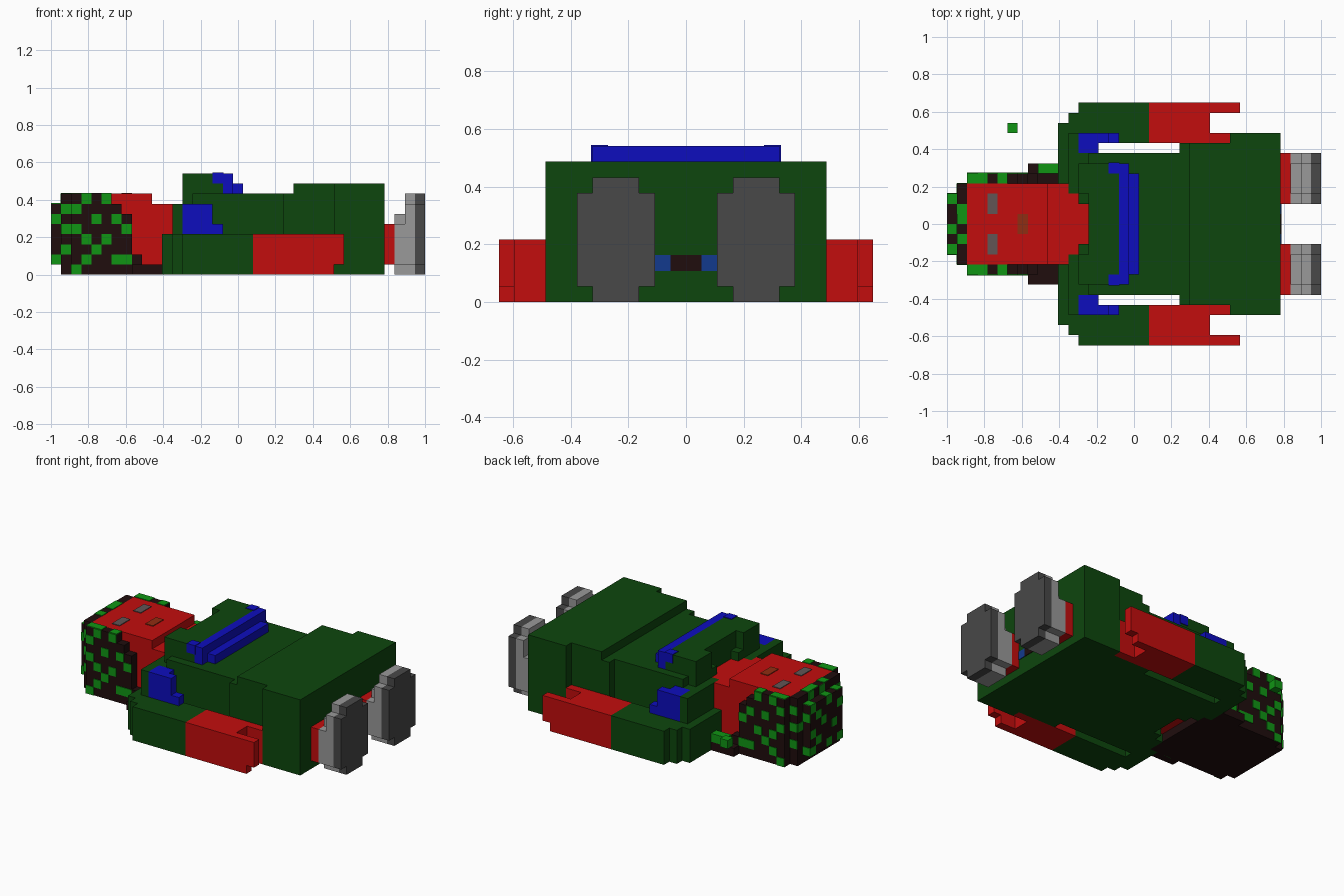
import bpy, bmesh

if "Cube" in bpy.data.objects:
    bpy.data.objects.remove(bpy.data.objects["Cube"], do_unlink=True)

V = 2 / 37          # size of one block
T = 0.08            # painted plate thickness, in blocks


def material(name, rgb):
    m = bpy.data.materials.new(name)
    m.use_nodes = True
    m.diffuse_color = (*rgb, 1)
    bsdf = next(n for n in m.node_tree.nodes if n.type == 'BSDF_PRINCIPLED')
    bsdf.inputs["Base Color"].default_value = (*rgb, 1)
    bsdf.inputs["Roughness"].default_value = 0.9
    return m


GREEN = material("dark green", (0.004, 0.061, 0.004))
RED = material("red", (0.54, 0.004, 0.004))
BROWN = material("dark brown", (0.014, 0.004, 0.004))
LIME = material("bright green", (0.005, 0.30, 0.007))
BLUE = material("blue", (0.004, 0.004, 0.51))
NAVY = material("navy", (0.006, 0.042, 0.27))
LIGHT = material("light grey", (0.32, 0.32, 0.32))
DARK = material("dark grey", (0.065, 0.065, 0.065))
EYE = material("eye grey", (0.12, 0.09, 0.09))
MOUTH = material("mouth brown", (0.28, 0.026, 0.006))


def part(name, mat, boxes, mirror=False):
    """Boxes are (x0, x1, y0, y1, z0, z1) in blocks; mirror copies across y = 12."""
    if mirror:
        boxes = boxes + [(a, b, 24 - d, 24 - c, e, f) for a, b, c, d, e, f in boxes]
    bm = bmesh.new()
    for x0, x1, y0, y1, z0, z1 in boxes:
        vs = bmesh.ops.create_cube(bm, size=1)["verts"]
        for v in vs:
            v.co.x = -1 + V * (x1 if v.co.x > 0 else x0)
            v.co.y = V * ((y1 if v.co.y > 0 else y0) - 12)
            v.co.z = V * (z1 if v.co.z > 0 else z0)
    me = bpy.data.meshes.new(name)
    bm.to_mesh(me)
    bm.free()
    me.materials.append(mat)
    ob = bpy.data.objects.new(name, me)
    bpy.context.collection.objects.link(ob)
    return ob


# Torso, widening towards the coat hem
part("torso", GREEN, [(14, 24, 5, 19, 0, 8), (23, 24, 4, 20, 0, 8),
                      (24, 33, 4, 20, 0, 9), (28, 33, 3, 21, 0, 9)])
part("raised_chest", GREEN, [(13, 16, 6, 9, 7, 10), (13, 16, 15, 18, 7, 10),
                             (15, 17, 6, 18, 7, 10), (14, 17, 7, 17, 7, 10)])

# Shoulders and sleeves
part("shoulders", GREEN, [(11, 13, 16, 22, 0, 4), (12, 13, 16, 23, 0, 4),
                          (12, 14, 15, 19, 0, 7), (12, 13, 19, 21, 0, 7),
                          (13, 14, 14, 18, 0, 8)], True)
part("sleeves", GREEN, [(13, 20, 20, 24, 0, 4)], True)

# Cupped hands with two finger strips
part("hands", RED, [(20, 26, 20, 24, 0, 4), (26, 28, 23, 24, 0, 4),
                    (28, 29, 23, 24, 1, 4), (26, 28, 20, 21, 0, 4)], True)

# Blue straps at the armpits and across the chest
part("armpit_straps", BLUE, [(13, 15, 19, 20, 1, 7), (13, 16, 20, 21, 4, 7),
                             (16, 17, 20, 21, 4, 5)], True)
part("chest_strap", BLUE, [(17, 18, 6, 18, 8, 10), (18, 19, 7, 17, 8, 9)])
part("chest_strap_ends", BLUE, [(16, 17 + T, 17, 18 + T, 9, 10 + T)], True)

# Legs and shoes
part("ankles", RED, [(33, 34, 14, 19, 1, 5)], True)
part("shoes", LIGHT, [(34, 35, 14, 19, 1, 5), (34, 35, 15, 18, 0, 6),
                      (35, 36, 14, 19, 1, 7), (35, 36, 15, 18, 0, 8)], True)
part("soles", DARK, [(36, 37, 14, 19, 1, 7), (36, 37, 15, 18, 0, 8)], True)

# Hem trim between the legs
part("hem_trim", NAVY, [(33, 33 + T, 13, 14, 2, 3)], True)
part("hem_trim_centre", BROWN, [(33, 33 + T, 11, 13, 2, 3)])

# Face and neck
part("face", RED, [(2, 10, 8, 16, 1, 8)])
part("neck", RED, [(10, 12, 8, 16, 1, 7), (12, 13, 9, 15, 1, 7),
                   (13, 14, 10, 14, 1, 7)])
part("eyes", EYE, [(4, 5, 13, 15, 8, 8 + T)], True)
part("mouth", MOUTH, [(7, 8, 11, 13, 8, 8 + T)])

# Hair: crown, underside and stepped sides
part("hair_crown", BROWN, [(0, 1, 9, 15, 1, 7), (1, 2, 8, 16, 0, 8)])
part("hair_back", BROWN, [(2, 12, 7, 17, 0, 1), (8, 11, 6, 18, 0, 1)])
side_ends = [9, 8, 8, 8, 8, 7, 6]
part("hair_sides", BROWN, [(2, end, 7, 8, k + 1, k + 2)
                           for k, end in enumerate(side_ends)], True)
part("hair_lock", LIME, [(9, 11, 17, 18, 1, 2)])
part("loose_block", LIME, [(6, 7, 21, 22, 3, 4)])

# Bright patches on the sides of the hair, by block (along, up)
side = [(3, 7), (5, 7), (2, 6), (4, 5), (6, 5), (2, 4), (7, 4), (3, 3), (5, 3),
        (4, 2), (3, 1), (6, 1), (7, 1), (2, 0), (9, 0)]
part("side_patches", LIME, [(i, i + 1, 7 - T, 7, k, k + 1) for i, k in side]
     + [(1, 2, 8 - T, 8, k, k + 1) for k in (2, 4, 6)]
     + [(0, 1, 9 - T, 9, k, k + 1) for k in (1, 5)], True)

# Bright patches on the crown end, by block (across, up)
crown = [(9, 5), (9, 1), (10, 3), (11, 6), (11, 1), (12, 4), (13, 2), (13, 5),
         (14, 6), (14, 3), (14, 1)]
part("crown_patches", LIME, [(-0.02, 0, j, j + 1, k, k + 1) for j, k in crown]
     + [(1 - T, 1, j, j + 1, k, k + 1) for j, k in [(8, 2), (8, 6), (15, 4), (11, 7), (13, 7)]])

# Bright patches on the rim around the face, by block (along, across)
rim = [(0, 9), (0, 11), (0, 14), (1, 10), (1, 12), (1, 13), (2, 7), (3, 7), (5, 7),
       (2, 16), (3, 16), (5, 16)]
part("rim_patches", LIME, [(i, i + 1, j, j + 1, (7 if i == 0 else 8),
                            (7 if i == 0 else 8) + T) for i, j in rim])
